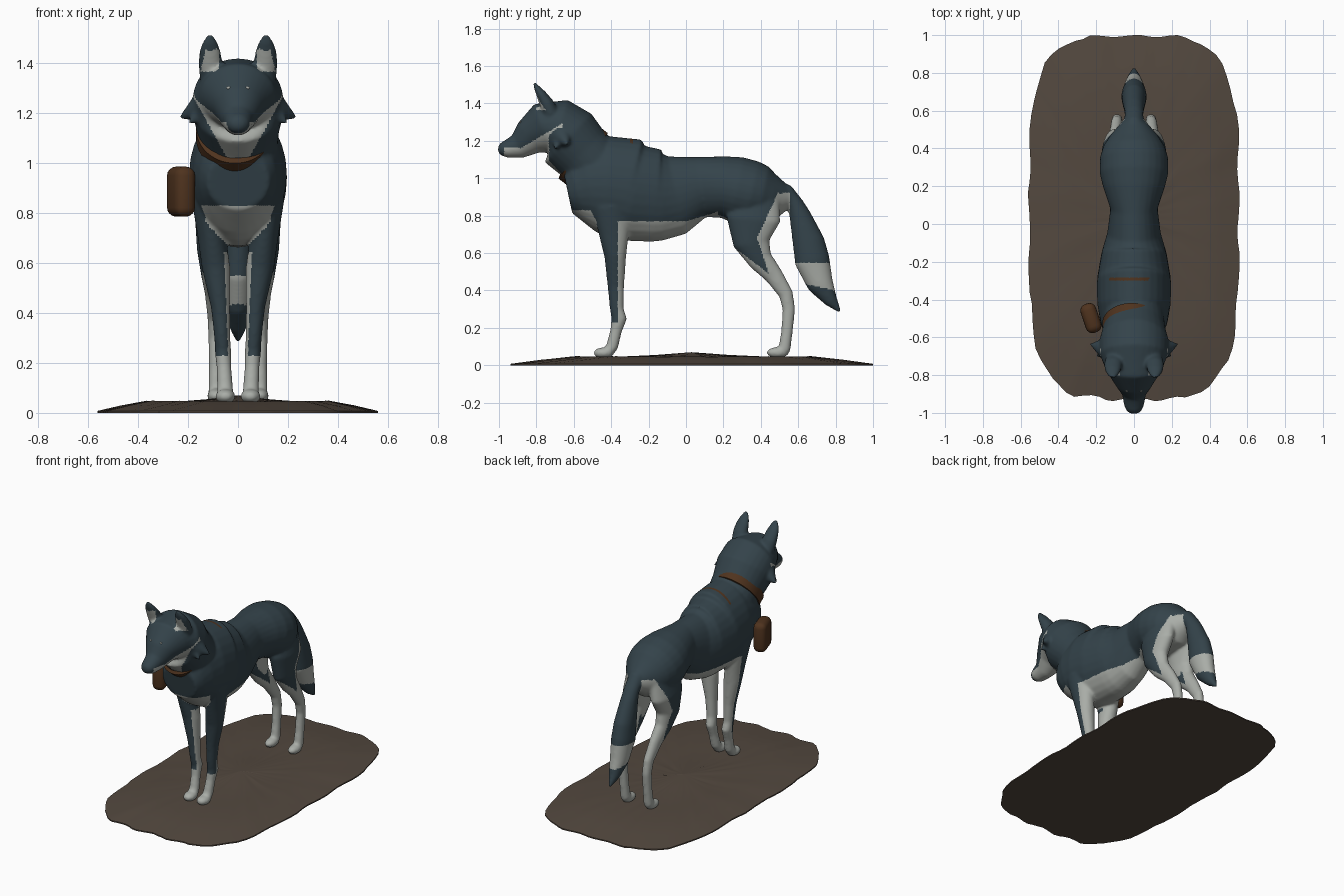
import bpy, bmesh, math, random
from mathutils import Vector, Matrix

if "Cube" in bpy.data.objects:
    bpy.data.objects.remove(bpy.data.objects["Cube"])

random.seed(4)


def material(name, rgb):
    m = bpy.data.materials.new(name)
    m.diffuse_color = (*rgb, 1)
    m.use_nodes = True
    m.node_tree.nodes["Principled BSDF"].inputs["Base Color"].default_value = m.diffuse_color
    return m


SLATE = material("slate fur", (0.034, 0.056, 0.069))
PALE = material("pale fur", (0.40, 0.42, 0.39))
LEATHER = material("brown leather", (0.078, 0.033, 0.013))
EARTH = material("brown earth", (0.086, 0.065, 0.049))


def finish(name, bm, *mats):
    bmesh.ops.recalc_face_normals(bm, faces=bm.faces)
    me = bpy.data.meshes.new(name)
    bm.to_mesh(me)
    bm.free()
    for m in mats:
        me.materials.append(m)
    ob = bpy.data.objects.new(name, me)
    bpy.context.collection.objects.link(ob)
    return ob


def smooth(ob, deg):
    bpy.ops.object.select_all(action='DESELECT')
    ob.select_set(True)
    bpy.context.view_layer.objects.active = ob
    bpy.ops.object.shade_smooth_by_angle(angle=math.radians(deg))


def loft(bm, sections, side=1, n=28):
    """Tube through sections (x, y, z, half width, half depth)."""
    rings = []
    for i, (x, y, z, rx, rh) in enumerate(sections):
        a, b = sections[max(i - 1, 0)], sections[min(i + 1, len(sections) - 1)]
        t = Vector((0, b[1] - a[1], b[2] - a[2])).normalized()
        nrm = Vector((0, -t.z, t.y))
        ring = []
        for k in range(n):
            w = 2 * math.pi * k / n
            p = Vector((x + rx * math.cos(w), y, z)) + nrm * rh * math.sin(w)
            p.x *= side
            ring.append(bm.verts.new(p))
        rings.append(ring)
    for r, s in zip(rings, rings[1:]):
        for k in range(n):
            bm.faces.new((r[k], r[(k + 1) % n], s[(k + 1) % n], s[k]))
    bm.faces.new(rings[0])
    bm.faces.new(rings[-1])


def ball(bm, centre, radii):
    bmesh.ops.create_uvsphere(bm, u_segments=24, v_segments=14, radius=1,
                              matrix=Matrix.Translation(centre) @ Matrix.Diagonal((*radii, 1)))


# Wolf: lofted parts fused into one skin
bm = bmesh.new()
TORSO = [(0.56, .90, .05, .05), (.47, .895, .125, .130), (.41, .908, .163, .158), (.35, .92, .181, .174),
         (.27, .94, .182, .176), (.2, .953, .165, .165), (.08, .953, .125, .163), (-.05, .91, .142, .213),
         (-.13, .903, .166, .236), (-.155, .907, .173, .248), (-.28, .920, .194, .260), (-.305, .940, .196, .276),
         (-.42, .957, .195, .268), (-.52, .955, .178, .240), (-.585, .935, .155, .185), (-.632, .925, .125, .115)]
loft(bm, [(0, *s) for s in TORSO])
NECK_HEAD = [(-.40, .98, .15, .16), (-.555, 1.135, .165, .165), (-.63, 1.215, .184, .180), (-.69, 1.264, .180, .165),
             (-.77, 1.266, .150, .137), (-.84, 1.217, .10, .098), (-.90, 1.17, .063, .067),
             (-.96, 1.157, .053, .048), (-.99, 1.158, .040, .035), (-1.005, 1.16, .018, .016)]
loft(bm, [(0, *s) for s in NECK_HEAD])
TAIL = [(.45, .965, .05, .04), (.535, .925, .05, .045), (.585, .86, .05, .045), (.61, .80, .053, .058),
        (.655, .66, .063, .086), (.675, .56, .067, .094), (.72, .43, .055, .070), (.775, .345, .035, .037),
        (.825, .285, .008, .008)]
loft(bm, [(0, *s) for s in TAIL])
FRONT_LEG = [(.125, -.40, .85, .06, .10), (.104, -.385, .70, .057, .08), (.088, -.378, .58, .057, .058),
             (.070, -.375, .42, .038, .044), (.063, -.37, .30, .032, .037), (.060, -.357, .25, .033, .042),
             (.056, -.375, .18, .030, .031), (.052, -.395, .10, .032, .033), (.05, -.42, .065, .036, .028)]
HIND_LEG = [(.08, .375, .91, .065, .125), (.105, .36, .78, .067, .145), (.108, .35, .65, .056, .097),
            (.105, .40, .56, .044, .066), (.098, .47, .48, .035, .05), (.092, .535, .38, .030, .039),
            (.09, .55, .30, .029, .034), (.088, .54, .18, .029, .031), (.087, .525, .08, .032, .033)]
EAR = [(.098, -.72, 1.34, .055, .045), (.110, -.745, 1.40, .049, .038), (.112, -.775, 1.45, .042, .027),
       (.112, -.798, 1.485, .030, .016), (.111, -.812, 1.512, .012, .007)]
for s in (1, -1):
    loft(bm, FRONT_LEG, s)
    loft(bm, HIND_LEG, s)
    loft(bm, EAR, s)
    ball(bm, (.05 * s, -.44, .066), (.041, .056, .030))
    ball(bm, (.087 * s, .49, .068), (.037, .060, .030))
    # pointed cheek tufts
    for tip, r in (((.235 * s, -.635, 1.18), .085), ((.20 * s, -.70, 1.155), .06)):
        a, b = Vector((.11 * s, -.67, 1.235)), Vector(tip)
        rot = (b - a).to_track_quat('Z', 'Y').to_matrix().to_4x4()
        bmesh.ops.create_cone(bm, cap_ends=True, segments=16, radius1=r, radius2=.004,
                              depth=(b - a).length, matrix=Matrix.Translation((a + b) / 2) @ rot)
wolf = finish("wolf_body", bm, SLATE, PALE, LEATHER)
mod = wolf.modifiers.new("fuse", 'REMESH')
mod.mode, mod.voxel_size = 'VOXEL', 0.008
mod = wolf.modifiers.new("soften", 'SMOOTH')
mod.factor, mod.iterations = 0.5, 12
bpy.context.view_layer.update()
skin = bpy.data.meshes.new_from_object(wolf.evaluated_get(bpy.context.evaluated_depsgraph_get()))
wolf.modifiers.clear()
wolf.data = skin
skin.materials.clear()
for m in (SLATE, PALE, LEATHER):
    skin.materials.append(m)


# Fur markings by position
def is_pale(p, n):
    x, y, z = abs(p.x), p.y, p.z
    if y > .555 and (z > .5 or x < .06 or y > .6):                   # tail band
        return .44 - (y - .62) * .24 < z < .55
    if z > 1.34:                                                     # inner ears
        return (n.y < -.3 and 1.365 < z < 1.455 and .075 < x < .15 - (z - 1.365) * .25
                and -.80 < y < -.74)
    if z > 1.02:                                                     # muzzle and throat
        return (-.975 < y < -.66 and z < 1.162 + max(0, y + .88) * .6
                and x < .05 + (z - 1.03) * .55 and (y > -.72 or z < 1.255))
    if y < -.25 and z < .64:                                         # front legs
        return z < .23 or not (y < -.365 and x > .04 + .04 * (z - .25))
    if y < -.365:                                                    # chest
        return z < .83 and x < .165 - (.80 - z) * .95 and (x < .06 or y < -.44 - (z - .69) * .5)
    if y < .17:                                                      # belly
        return z < .77 + max(0, y) * .3
    if z > .92:
        return False
    rear = .38 + ((z - .68) * .46 if z > .68 else (.68 - z) * .33)   # hind legs
    return not ((x > .06 or z > .82) and z > .65 - (y - .23) * .75 and y < rear)


for f in skin.polygons:
    c = f.center
    strap = abs(c.y + .292) < .008 and c.z > 1.14 and -.15 < c.x < .08
    f.material_index = 2 if strap else int(is_pale(c, f.normal))
    f.use_smooth = True

# Eyes set onto the face
bpy.context.view_layer.update()
for s, side in ((1, "left"), (-1, "right")):
    hit, loc, nrm, _ = wolf.ray_cast(Vector((.038 * s, -2, 1.30)), Vector((0, 1, 0)))
    bm = bmesh.new()
    ball(bm, loc if hit else (.038 * s, -.83, 1.30), (.008, .004, .006))
    smooth(finish("eye_" + side, bm, PALE), 60)

# Collar: tilted elliptical band around the neck
bm = bmesh.new()
axis = Vector((0, -.79, .61))
up = Vector((0, .61, .79))
N = 48
rings = []
for k in range(N):
    w = 2 * math.pi * k / N
    rings.append([bm.verts.new(Vector((-.012, -.55, 1.120)) + Vector(((.150 + d) * math.cos(w), 0, 0))
                               + up * (.171 + d) * math.sin(w) + axis * h)
                  for d, h in ((-.015, -.036), (.006, -.030), (.006, .030), (-.015, .036))])
for k in range(N):
    a, b = rings[k], rings[(k + 1) % N]
    for j in range(4):
        bm.faces.new((a[j], a[(j + 1) % 4], b[(j + 1) % 4], b[j]))
smooth(finish("collar", bm, LEATHER), 40)

# Pouch: rounded leather bag on the shoulder
bm = bmesh.new()
bmesh.ops.create_cube(bm, size=1, matrix=Matrix.Diagonal((.085, .16, .20, 1)))
bmesh.ops.bevel(bm, geom=bm.edges[:], offset=.036, segments=4, profile=.5, affect='EDGES')
pouch = finish("pouch", bm, LEATHER)
pouch.location = (-.228, -.498, .885)
pouch.rotation_euler = (0, 0, .32)
smooth(pouch, 50)

# Ground: low mound with a wavy rim
bm = bmesh.new()
N = 96
rings = []
wave = [.010 * math.sin(17 * 2 * math.pi * k / N) + random.uniform(-.006, .006) for k in range(N)]
for f, z in ((1, 0), (1, .008), (.84, .028), (.66, .047), (.45, .043), (.2, .054)):
    ring = []
    for k in range(N):
        w = 2 * math.pi * k / N
        c, s = math.cos(w), math.sin(w)
        r = f * (1 + wave[k] * f - .003) * (c ** 4 + s ** 4) ** -.25
        bump = random.uniform(-.002, .002) if f < 1 else 0
        ring.append(bm.verts.new((.557 * r * c, min(.965 * r * s + .035, 1), z + bump)))
    rings.append(ring)
for r, s in zip(rings, rings[1:]):
    for k in range(N):
        bm.faces.new((r[k], r[(k + 1) % N], s[(k + 1) % N], s[k]))
peak = bm.verts.new((0, .03, .07))
for k in range(N):
    bm.faces.new((rings[-1][k], rings[-1][(k + 1) % N], peak))
bm.faces.new(rings[0])
smooth(finish("earth_base", bm, EARTH), 30)
